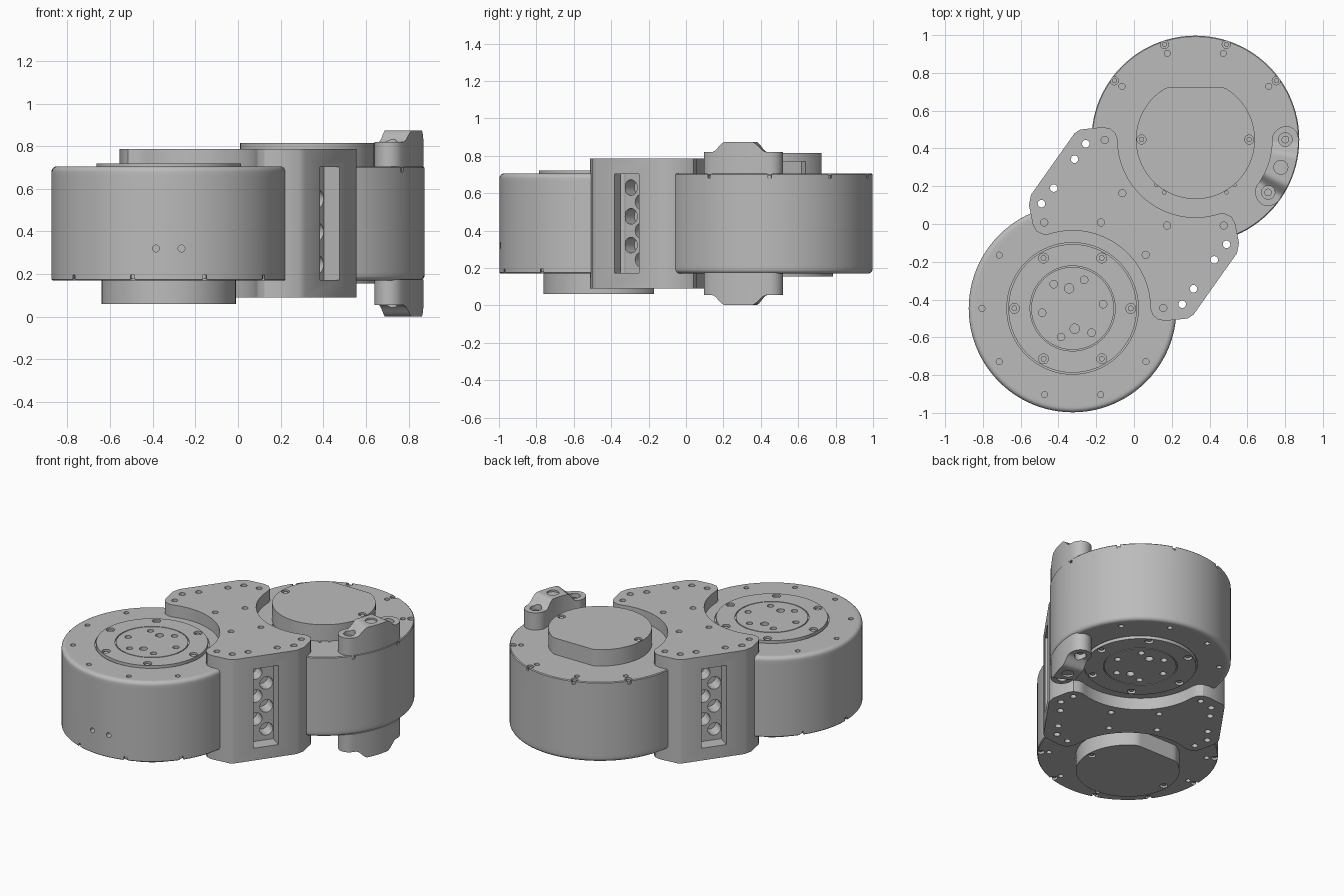
import bpy
import bmesh
from math import cos, sin, pi, radians, atan2, sqrt
from mathutils import Matrix, Vector

if "Cube" in bpy.data.objects:
    bpy.data.objects.remove(bpy.data.objects["Cube"])

GREY = (0.5, 0.5, 0.5, 1)
metal = bpy.data.materials.new("grey metal")
metal.use_nodes = True
metal.diffuse_color = GREY
metal.node_tree.nodes["Principled BSDF"].inputs["Base Color"].default_value = GREY

CX, CY, H = 0.325, 0.447, 0.875          # drive centre offset and total height
SEG = 96


def make(name, bm):
    bmesh.ops.recalc_face_normals(bm, faces=bm.faces)
    mesh = bpy.data.meshes.new(name)
    bm.to_mesh(mesh)
    bm.free()
    ob = bpy.data.objects.new(name, mesh)
    bpy.context.collection.objects.link(ob)
    return ob


def lathe(name, profile):
    bm = bmesh.new()
    rings = []
    for r, z in profile:
        n = SEG if r > 0 else 1
        rings.append([bm.verts.new((r * cos(2 * pi * i / SEG), r * sin(2 * pi * i / SEG), z))
                      for i in range(n)])
    for a, b in zip(rings, rings[1:]):
        for i in range(SEG):
            j = (i + 1) % SEG
            quad = [a[i % len(a)], a[j % len(a)], b[j % len(b)], b[i % len(b)]]
            bm.faces.new(list(dict.fromkeys(quad)))
    return make(name, bm)


def prism(name, outline, z0, z1):
    bm = bmesh.new()
    face = bm.faces.new([bm.verts.new((x, y, z0)) for x, y in outline])
    ext = bmesh.ops.extrude_face_region(bm, geom=[face])
    verts = [v for v in ext["geom"] if isinstance(v, bmesh.types.BMVert)]
    bmesh.ops.translate(bm, verts=verts, vec=(0, 0, z1 - z0))
    return make(name, bm)


def pegs(name, items):
    """Cylinders given as (centre, axis, radius, half length)."""
    bm = bmesh.new()
    for c, axis, r, half in items:
        m = Matrix.Translation(c) @ Vector(axis).to_track_quat("Z", "Y").to_matrix().to_4x4()
        bmesh.ops.create_cone(bm, cap_ends=True, segments=20, radius1=r, radius2=r,
                              depth=2 * half, matrix=m)
    return make(name, bm)


def block(centre, size, angle):
    bm = bmesh.new()
    m = Matrix.Translation(centre) @ Matrix.Rotation(angle, 4, "Z") @ Matrix.Diagonal((*size, 1))
    bmesh.ops.create_cube(bm, size=1, matrix=m)
    return make("cutter", bm)


def cut(ob, cutter):
    mod = ob.modifiers.new("cut", "BOOLEAN")
    mod.operation, mod.solver, mod.object = "DIFFERENCE", "EXACT", cutter
    bpy.context.view_layer.objects.active = ob
    bpy.ops.object.modifier_apply(modifier=mod.name)
    bpy.data.objects.remove(cutter)


def finish(ob, matrix=None):
    if matrix:
        ob.data.transform(matrix)
    ob.data.materials.clear()
    ob.data.materials.append(metal)
    bpy.ops.object.select_all(action="DESELECT")
    ob.select_set(True)
    bpy.context.view_layer.objects.active = ob
    bpy.ops.object.shade_smooth_by_angle(angle=radians(30))


def polar(r, degrees):
    return r * cos(radians(degrees)), r * sin(radians(degrees))


def up(points, z, r, half):
    return [((x, y, z), (0, 0, 1), r, half) for x, y in points]


def drive(prefix, matrix):
    # Round housing with a soft rim and a raised output hub
    rim = [(0.525 + 0.025 * cos(a), 0.68 + 0.025 * sin(a))
           for a in [i * pi / 10 for i in range(6)]]
    body = lathe(prefix + "_drive_housing",
                 [(0, 0.17), (0.545, 0.17), (0.55, 0.175), (0.55, 0.66)] + rim +
                 [(0.51, 0.705), (0.348, 0.705), (0.348, 0.69), (0.34, 0.69), (0.34, 0.72),
                  (0.225, 0.72), (0.225, 0.712), (0.219, 0.712), (0.219, 0.72), (0, 0.72)])
    tenths = range(0, 360, 36)
    hub_bolts = [polar(0.308, a) for a in range(0, 360, 60)]
    rim_bolts = [polar(0.53, a) for a in tenths]
    ring = [polar(0.48, a) for a in tenths]
    dots = [(sx * x, y) for sx in (-1, 1) for x, y in ((0.207, -0.24), (0.165, -0.28))]
    holes = up(hub_bolts, 0.72, 0.026, 0.025) + up(ring, 0.705, 0.016, 0.03)
    holes += up([polar(0.163, a) for a in range(8, 360, 60)], 0.72, 0.02, 0.03)
    holes += up([polar(0.108, a) for a in (100, 276)], 0.72, 0.025, 0.03)
    holes += up(ring, 0.17, 0.016, 0.03) + up(rim_bolts, 0.17, 0.022, 0.025)
    holes += up(dots, 0.17, 0.009, 0.02)
    holes += [((x, -0.55, 0.32), (0, 1, 0), 0.016, 0.04) for x in (-0.06, 0.06)]
    cut(body, pegs("cutter", holes))
    finish(body, matrix)

    # Cover with one flat side and a cable opening
    outline = [polar(0.315, 360 * i / SEG) for i in range(SEG)]
    cover = prism(prefix + "_drive_cover", [(x, min(y, 0.277)) for x, y in outline], 0.06, 0.172)
    ox, oy = polar(0.29, 161)
    cut(cover, block((ox, oy, 0.145), (0.11, 0.2, 0.08), radians(161)))
    cover_bolts = [(-0.285, 0), (0.285, 0)]
    cut(cover, pegs("cutter", up(cover_bolts, 0.06, 0.024, 0.02)))
    finish(cover, matrix)

    # Bolt heads sunk in their holes
    heads = up(hub_bolts, 0.7, 0.015, 0.012) + up(rim_bolts, 0.19, 0.013, 0.012)
    heads += up(cover_bolts, 0.078, 0.014, 0.012)
    finish(pegs(prefix + "_drive_bolts", heads), matrix)


drive("front", Matrix.Translation((-CX, -CY, 0)))
drive("rear", Matrix.Translation((CX, CY, H)) @ Matrix.Rotation(pi, 4, "Y"))

# Joining bracket, the same after a half turn
half = []
for a in range(108, 1, -4):
    x, y = polar(0.412, a)
    half.append((x - CX, y - CY))
half += [(0.088, -0.45), (0.098, -0.48), (0.125, -0.505), (0.165, -0.513), (0.285, -0.5),
         (0.315, -0.48), (0.545, -0.155), (0.556, -0.1), (0.535, 0.005), (0.515, 0.04), (0.48, 0.055)]
bracket = prism("joining_bracket", half + [(-x, -y) for x, y in half], 0.09, 0.786)
along = Vector((0.578, 0.816, 0))
outward = Vector((0.816, -0.578, 0))
middle = Vector((0.43, -0.318, 0))
through, blind, side = [], [], []
for s in (1, -1):
    cut(bracket, block(s * middle + Vector((0, 0, H / 2)), (0.16, 0.18, 0.53),
                       atan2(along.y, along.x)))
    through += [(s * x, s * y) for x, y in ((0.49, -0.108), (0.425, -0.19), (0.315, -0.343), (0.255, -0.425))]
    blind += [(s * x, s * y) for x, y in ((0.155, -0.445), (0.475, -0.008), (0.175, -0.008), (0.062, -0.163))]
    # Zigzag of side bores inside the pocket
    for k in range(6):
        p = s * (middle + along * (0.035 if k % 2 else -0.035) - outward * 0.12)
        side.append((p + Vector((0, 0, 0.63 - 0.077 * k)), outward, 0.042, 0.06))
cut(bracket, pegs("cutter", side))
cut(bracket, pegs("cutter", up(through, H / 2, 0.02, 0.5)))
cut(bracket, pegs("cutter", up(blind, 0.786, 0.019, 0.04) + up(blind, 0.09, 0.019, 0.04)))
finish(bracket)

# Curved humped lugs above and below the rear drive
ARC, WIDE, REACH = 0.476, 0.07, 0.15


def lug(name, flip):
    bm = bmesh.new()
    last = None
    stations = 48
    for i in range(stations + 1):
        s = -(REACH + WIDE) * cos(pi * i / stations)
        w = sqrt(max(WIDE ** 2 - max(abs(s) - REACH, 0) ** 2, 1e-6))
        k = min(max((0.135 - abs(s)) / 0.07, 0), 1)
        top = 0.82 + 0.054 * k * k * (3 - 2 * k)
        ang = radians(-18) + s / ARC
        loop = []
        for r, z in ((ARC - w, 0.7), (ARC + w, 0.7), (ARC + w, top), (ARC - w, top)):
            loop.append(bm.verts.new((CX + r * cos(ang), CY + r * sin(ang), H - z if flip else z)))
        if last:
            for j in range(4):
                n = (j + 1) % 4
                bm.faces.new((last[j], last[n], loop[n], loop[j]))
        else:
            bm.faces.new(loop)
        last = loop
    bm.faces.new(last)
    ob = make(name, bm)

    def spot(a):
        x, y = polar(ARC, a)
        return CX + x, CY + y
    ends = [spot(0), spot(-36)]
    level = (lambda z: H - z) if flip else (lambda z: z)
    cut(ob, pegs("cutter", up(ends, level(0.83), 0.036, 0.05) + up([spot(-18)], level(0.875), 0.037, 0.012)))
    finish(ob)
    finish(pegs(name + "_bolts", up(ends, level(0.785), 0.02, 0.015)))


lug("upper_lug", False)
lug("lower_lug", True)
